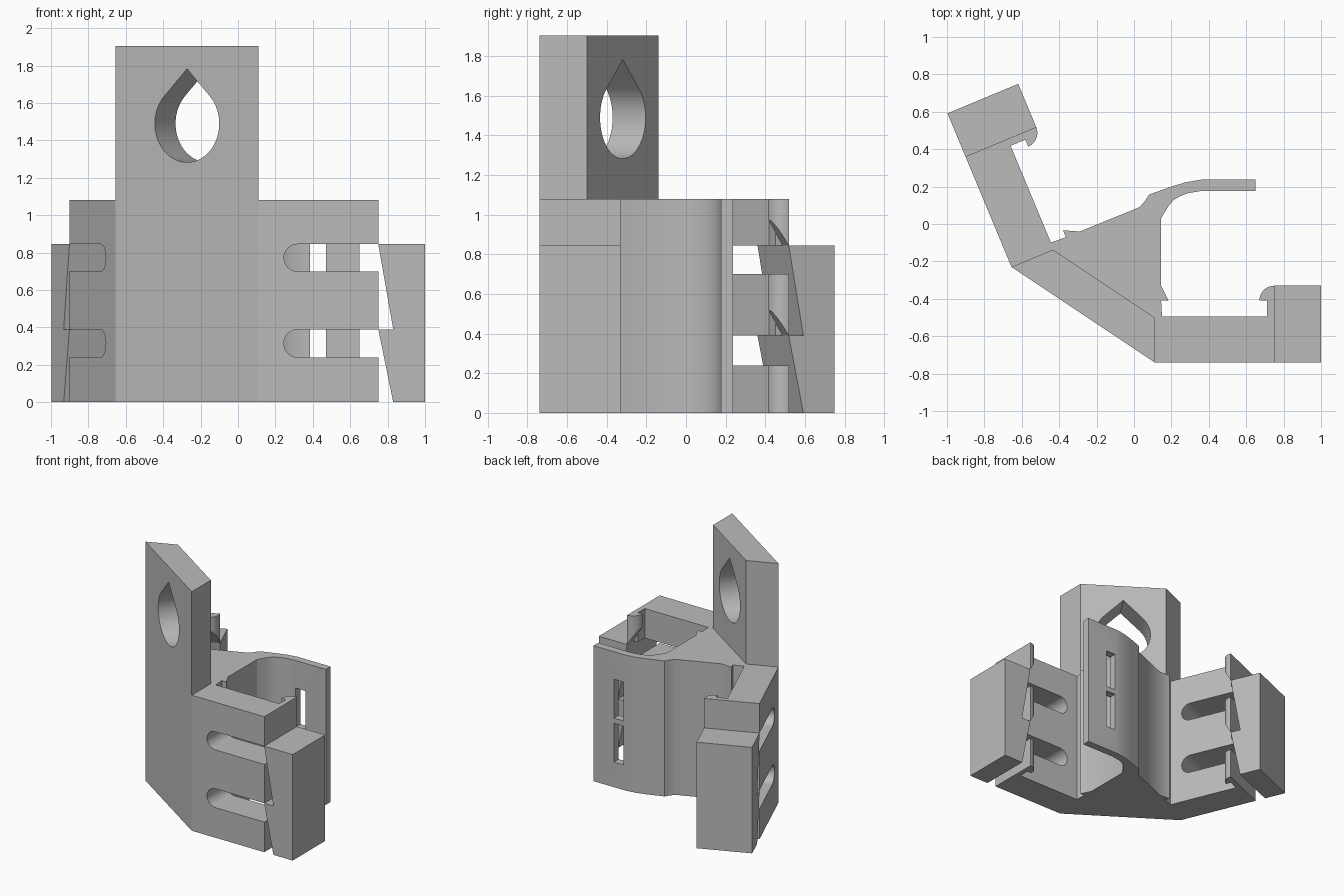
import bpy, bmesh, math
from mathutils import Vector, Matrix

if "Cube" in bpy.data.objects:
    bpy.data.objects.remove(bpy.data.objects["Cube"], do_unlink=True)

grey = bpy.data.materials.new("plain_grey")
grey.use_nodes = True
colour = (0.5, 0.5, 0.5, 1)
grey.diffuse_color = colour
grey.node_tree.nodes["Principled BSDF"].inputs["Base Color"].default_value = colour

# Corners of the bracket and its mirror plane, halfway along the tower
LEFT, RIGHT = Vector((-0.655, -0.23, 0)), Vector((0.11, -0.74, 0))
ALONG = (RIGHT - LEFT).normalized()
MIDDLE = (LEFT + RIGHT) / 2
INWARD = Vector((-ALONG.y, ALONG.x, 0))


def reflect(p):
    p = Vector(p).to_3d()
    return p - 2 * (p - MIDDLE).dot(ALONG) * ALONG


def prism(name, points, depth, mirrored=False):
    """Extrude a planar outline along the depth vector."""
    bm = bmesh.new()
    face = bm.faces.new([bm.verts.new(Vector(p).to_3d()) for p in points])
    grown = bmesh.ops.extrude_face_region(bm, geom=[face], use_keep_orig=True)
    bmesh.ops.translate(bm, vec=depth,
                        verts=[v for v in grown["geom"] if isinstance(v, bmesh.types.BMVert)])
    if mirrored:
        for v in bm.verts:
            v.co = reflect(v.co)
    bmesh.ops.recalc_face_normals(bm, faces=bm.faces)
    mesh = bpy.data.meshes.new(name)
    bm.to_mesh(mesh)
    bm.free()
    mesh.materials.append(grey)
    obj = bpy.data.objects.new(name, mesh)
    bpy.context.collection.objects.link(obj)
    return obj


def select(obj):
    bpy.ops.object.select_all(action='DESELECT')
    obj.select_set(True)
    bpy.context.view_layer.objects.active = obj


def cut(obj, cutter):
    """Subtract the cutter, then discard it."""
    cutter.hide_render = True
    mod = obj.modifiers.new("cut", 'BOOLEAN')
    mod.operation, mod.solver, mod.object = 'DIFFERENCE', 'EXACT', cutter
    select(obj)
    bpy.ops.object.modifier_apply(modifier=mod.name)
    bpy.data.objects.remove(cutter, do_unlink=True)


def smooth(obj):
    select(obj)
    bpy.ops.object.shade_smooth_by_angle(angle=math.radians(28))


def arc(cx, cz, r, start, end, steps):
    angles = [math.radians(start + (end - start) * i / steps) for i in range(steps + 1)]
    return [(cx + r * math.cos(a), cz + r * math.sin(a)) for a in angles]


HEIGHT, TOWER = 1.08, 1.905
SLOTS = [(0.24, 0.39), (0.70, 0.845)]
BANDS = [(0, 0.24), (0.39, 0.70), (0.845, HEIGHT)]
FRONT, INNER, LIP, BACK = -0.74, -0.495, -0.41, -0.33
END = 0.75

# Tower with a teardrop hole
inner = Vector((0.11, -0.5, 0))
tower = prism("tower", [LEFT, RIGHT, inner, reflect(inner)], (0, 0, TOWER))
r = 0.207
drop = arc(0, 1.49, r, 135, 405, 40) + [(0, 1.49 + r * math.sqrt(2))]
cut(tower, prism("hole_cutter",
                 [MIDDLE + ALONG * a - INWARD * 0.3 + Vector((0, 0, z)) for a, z in drop],
                 INWARD * 0.8))
smooth(tower)

# Central wedge with its small side barbs and the curved spring flap
barb = [(0.15, INNER), (0.145, LIP), (0.185, LIP), (0.145, BACK)]
flap_inner = [(0.145, 0.03), (0.165, 0.065), (0.188, 0.1), (0.212, 0.128), (0.245, 0.148),
              (0.29, 0.165), (0.36, 0.177), (0.65, 0.177)]
flap_outer = [(0.65, 0.237), (0.36, 0.237), (0.28, 0.224), (0.2, 0.2), (0.08, 0.157),
              (0.06, 0.125), (0.03, 0.09)]
outline = [reflect(inner), inner] + barb + flap_inner + flap_outer
outline += [reflect(p) for p in reversed(barb)]
body = prism("body_and_flap", outline, (0, 0, HEIGHT))
for low, high in [(0.2, 0.51), (0.55, 0.86)]:
    window = [(0.385, 0.1, low), (0.47, 0.1, low), (0.47, 0.1, high), (0.385, 0.1, high)]
    cut(body, prism("window_cutter", window, (0, 0.2, 0)))
smooth(body)

# Matching arms on both sides
for side, mirrored in (("left", False), ("right", True)):
    # Slotted arm plate
    plate = [(RIGHT.x, 0), (END, 0)]
    for low, high in SLOTS:
        rad = (high - low) / 2
        plate += [(END, low)] + arc(0.245 + rad, low + rad, rad, 270, 90, 16) + [(END, high)]
    plate += [(END, HEIGHT), (RIGHT.x, HEIGHT)]
    arm = prism(side + "_arm", [(x, FRONT, z) for x, z in plate],
                (0, INNER - FRONT, 0), mirrored)
    smooth(arm)

    # End block hanging below two sloped release faces
    block = [(END, 0.845), (0.83, 0.39), (END, 0.39), (0.83, 0), (1, 0), (1, 0.845)]
    prism(side + "_end_block", [(x, FRONT, z) for x, z in block],
          (0, BACK - FRONT, 0), mirrored)

    # Catches: a short stem and a rounded lip with a sloped underside
    for i, (low, high) in enumerate(BANDS):
        stem = [(0.71, INNER, low), (END, INNER, low), (END, LIP, low), (0.71, LIP, low)]
        prism(f"{side}_catch_stem_{i}", stem, (0, 0, high - low), mirrored)
        lip = [(END, LIP)] + arc(END, LIP, BACK - LIP, 180, 90, 10)
        catch = prism(f"{side}_catch_lip_{i}", [(x, y, low) for x, y in lip],
                      (0, 0, high - low), mirrored)
        if i:
            for v in catch.data.vertices:
                if v.co.z < low + 0.01:
                    x = reflect(v.co).x if mirrored else v.co.x
                    v.co.z += 1.65 * (END - x)
        smooth(catch)
